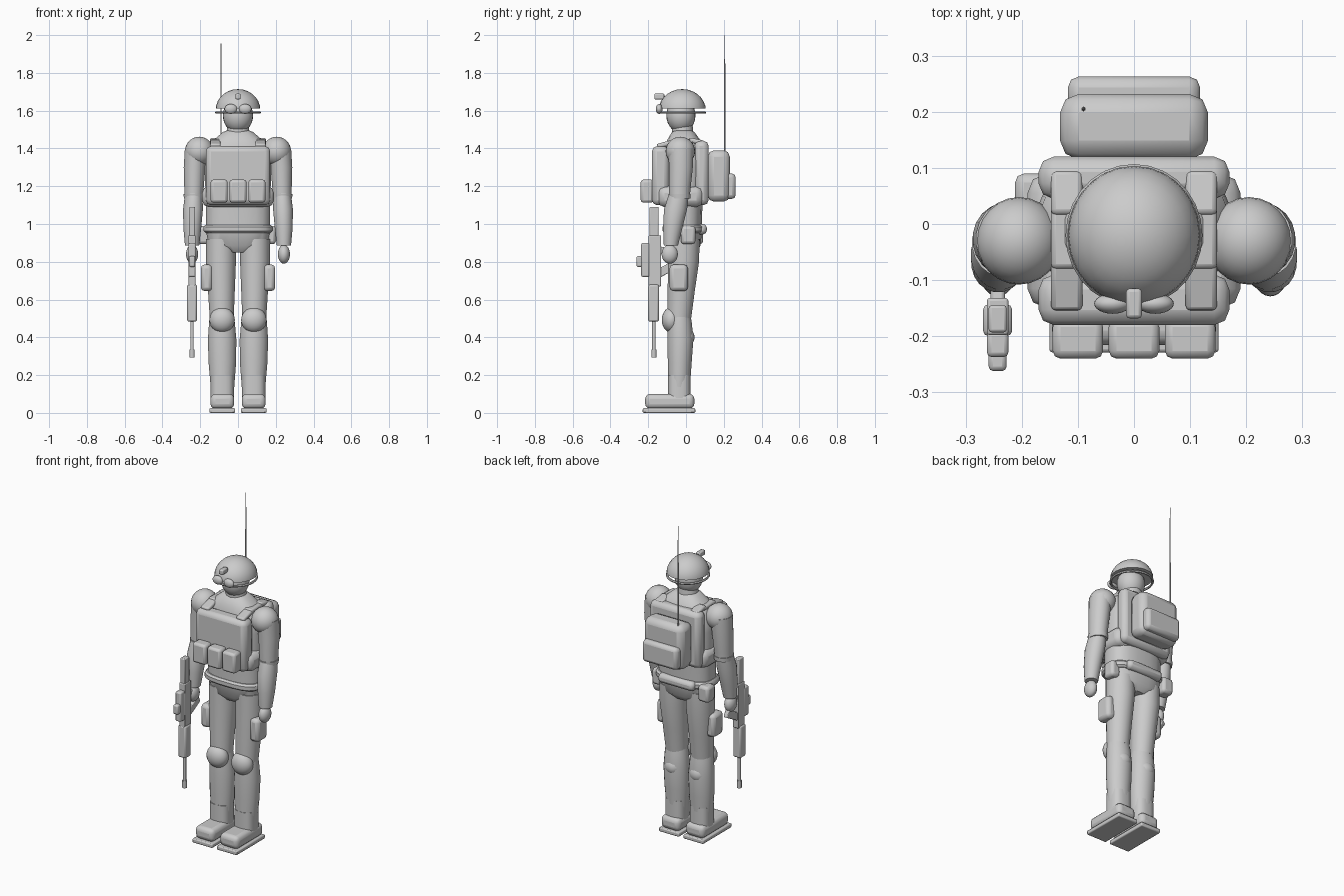
import bpy, bmesh, math
from mathutils import Vector, Matrix


def finish(name, bm, bevel=0, segs=1):
    bmesh.ops.recalc_face_normals(bm, faces=bm.faces)
    me = bpy.data.meshes.new(name)
    bm.to_mesh(me)
    bm.free()
    ob = bpy.data.objects.new(name, me)
    bpy.context.collection.objects.link(ob)
    if bevel:
        mod = ob.modifiers.new("bevel", "BEVEL")
        mod.width, mod.segments = bevel, segs
    bpy.ops.object.select_all(action='DESELECT')
    ob.select_set(True)
    bpy.context.view_layer.objects.active = ob
    bpy.ops.object.shade_smooth_by_angle(angle=math.radians(40))
    return ob


def box(name, x, y, z, bevel=0.01, segs=2, rot_x=0):
    """Bevelled box from (min, max) ranges, optionally tilted about x."""
    bm = bmesh.new()
    size = [b - a for a, b in (x, y, z)]
    mid = Vector([(a + b) / 2 for a, b in (x, y, z)])
    m = Matrix.Translation(mid) @ Matrix.Rotation(rot_x, 4, 'X') @ Matrix.Diagonal((*size, 1))
    bmesh.ops.create_cube(bm, size=1, matrix=m)
    return finish(name, bm, bevel, segs)


def ball(name, c, r, cut=None):
    """Ellipsoid; everything below cut is removed and capped."""
    bm = bmesh.new()
    bmesh.ops.create_uvsphere(bm, u_segments=24, v_segments=14, radius=1,
                              matrix=Matrix.Translation(c) @ Matrix.Diagonal((*r, 1)))
    if cut is not None:
        geom = bm.verts[:] + bm.edges[:] + bm.faces[:]
        bmesh.ops.bisect_plane(bm, geom=geom, plane_co=(0, 0, cut), plane_no=(0, 0, 1), clear_inner=True)
        bmesh.ops.holes_fill(bm, edges=[e for e in bm.edges if e.is_boundary])
    return finish(name, bm)


def loft(name, rings, n=20, power=1.0):
    """Skin level oval rings (x, y, z, rx, ry); power < 1 squares them off."""
    bm = bmesh.new()
    loops = []
    for x, y, z, rx, ry in rings:
        loop = []
        for i in range(n):
            a = 2 * math.pi * (i + 0.5) / n
            c, s = math.cos(a), math.sin(a)
            loop.append(bm.verts.new((x + rx * math.copysign(abs(c) ** power, c),
                                      y + ry * math.copysign(abs(s) ** power, s), z)))
        loops.append(loop)
    for a, b in zip(loops, loops[1:]):
        for i in range(n):
            bm.faces.new((a[i], a[(i + 1) % n], b[(i + 1) % n], b[i]))
    bm.faces.new(loops[0])
    bm.faces.new(loops[-1])
    return finish(name, bm)


# Head and helmet
ball("head", (0, -0.027, 1.575), (0.08, 0.077, 0.092))
loft("neck", [(0, -0.015, 1.43, 0.07, 0.06), (0, -0.02, 1.53, 0.055, 0.055)])
ball("helmet_dome", (0, -0.02, 1.602), (0.119, 0.125, 0.112), cut=1.612)
bpy.ops.mesh.primitive_torus_add(location=(0, -0.02, 1.59), major_radius=0.115, minor_radius=0.007,
                                 major_segments=28, minor_segments=6)
bpy.context.object.name = "helmet_rim"
bpy.context.object.scale.y = 1.04
bpy.ops.object.shade_smooth_by_angle()
for s in (-1, 1):
    ball("goggle_lens", (s * 0.038, -0.142, 1.609), (0.033, 0.018, 0.026))
box("goggle_mount", (-0.014, 0.014), (-0.168, -0.115), (1.66, 1.69), 0.006)

# Torso and hips
loft("torso", [(0, -0.015, 0.95, 0.17, 0.098), (0, -0.012, 1.1, 0.172, 0.1), (0, -0.01, 1.3, 0.178, 0.11),
               (0, -0.01, 1.40, 0.172, 0.105), (0, -0.012, 1.445, 0.13, 0.088),
               (0, -0.015, 1.487, 0.08, 0.06), (0, -0.015, 1.495, 0.06, 0.045)], power=0.75)
loft("pelvis", [(0, -0.01, 0.85, 0.07, 0.06), (0, -0.01, 0.885, 0.155, 0.088),
                (0, -0.012, 0.97, 0.173, 0.098)], power=0.75)
loft("belt", [(0, -0.015, 0.953, 0.174, 0.1), (0, -0.015, 0.963, 0.183, 0.11),
              (0, -0.015, 0.985, 0.183, 0.11), (0, -0.015, 0.996, 0.174, 0.1)], power=0.65)
box("belt_back_roll", (-0.12, 0.12), (0.05, 0.11), (0.945, 1.0), 0.02)

# Armour vest
box("vest_front", (-0.17, 0.17), (-0.18, -0.09), (1.1, 1.412), 0.027)
box("vest_back", (-0.17, 0.17), (0.045, 0.12), (1.1, 1.44), 0.027)
box("vest_waist", (-0.19, 0.19), (-0.15, 0.09), (1.09, 1.2), 0.035)
for s in (-1, 1):
    x = sorted((s * 0.092, s * 0.148))
    box("strap_front", x, (-0.155, -0.05), (1.412, 1.437), 0.009, rot_x=0.25)
    box("strap_back", x, (0.015, 0.095), (1.425, 1.45), 0.009, rot_x=-0.2)
    box("strap_top", x, (-0.08, 0.04), (1.425, 1.45), 0.009)
for x in (-0.1, 0, 0.1):
    box("chest_pouch", (x - 0.045, x + 0.045), (-0.24, -0.17), (1.113, 1.235), 0.014)

# Backpack with radio whip
box("backpack", (-0.132, 0.132), (0.115, 0.232), (1.118, 1.39), 0.034)
box("backpack_pocket", (-0.118, 0.118), (0.195, 0.263), (1.133, 1.267), 0.02)
loft("antenna", [(-0.09, 0.205, 1.35, 0.0045, 0.0045), (-0.09, 0.205, 1.79, 0.0035, 0.0035),
                 (-0.09, 0.205, 2.0, 0.001, 0.001)], 6)

for s in (-1, 1):
    # Arms
    ball("shoulder", (s * 0.205, -0.03, 1.385), (0.076, 0.078, 0.077))
    loft("upper_arm", [(s * 0.222, -0.027, 1.4, 0.06, 0.068), (s * 0.23, -0.027, 1.3, 0.058, 0.064),
                       (s * 0.233, -0.033, 1.19, 0.052, 0.058), (s * 0.234, -0.034, 1.155, 0.051, 0.056)])
    loft("sleeve_cuff", [(s * 0.234, -0.034, 1.135, 0.053, 0.058), (s * 0.234, -0.034, 1.16, 0.055, 0.06)])
    loft("forearm", [(s * 0.234, -0.035, 1.17, 0.046, 0.052), (s * 0.238, -0.055, 1.08, 0.053, 0.062),
                     (s * 0.242, -0.07, 0.98, 0.048, 0.052), (s * 0.243, -0.08, 0.885, 0.038, 0.038)])
    ball("hand", (s * 0.243, -0.086, 0.84), (0.032, 0.043, 0.05))

    # Legs
    loft("thigh", [(s * 0.09, -0.012, 0.92, 0.08, 0.085), (s * 0.09, -0.013, 0.8, 0.08, 0.083),
                   (s * 0.088, -0.025, 0.65, 0.072, 0.073), (s * 0.086, -0.035, 0.5, 0.064, 0.063)])
    loft("shin", [(s * 0.086, -0.035, 0.53, 0.062, 0.058), (s * 0.085, -0.033, 0.48, 0.069, 0.064),
                  (s * 0.084, -0.03, 0.39, 0.076, 0.07), (s * 0.083, -0.033, 0.27, 0.074, 0.064),
                  (s * 0.082, -0.037, 0.1, 0.06, 0.056)])
    ball("calf", (s * 0.084, -0.01, 0.4), (0.055, 0.055, 0.055))
    ball("knee_pad", (s * 0.084, -0.078, 0.492), (0.067, 0.05, 0.067))
    px = sorted((s * 0.135, s * 0.197))
    box("thigh_pouch", px, (-0.087, 0.01), (0.645, 0.785), 0.02)

    # Boots
    fx = sorted((s * 0.02, s * 0.146))
    loft("boot_shaft", [(s * 0.083, -0.036, 0.07, 0.062, 0.06), (s * 0.083, -0.036, 0.2, 0.062, 0.06)], power=0.7)
    box("boot_foot", fx, (-0.216, 0.044), (0.022, 0.1), 0.026, 3)
    sx = sorted((s * 0.015, s * 0.151))
    box("boot_sole", sx, (-0.229, 0.049), (0, 0.025), 0.006)

box("belt_pouch_left", (0.14, 0.2), (-0.027, 0.05), (0.893, 0.99), 0.016)
box("belt_pouch_right", (-0.212, -0.14), (0.015, 0.09), (0.893, 0.99), 0.016)

# Rifle held muzzle down beside the right hand
X = -0.243


def gun(name, w, y, z, bevel=0.005, rot_x=0):
    box(name, (X - w, X + w), y, z, bevel, rot_x=rot_x)


def tube(name, y, z, r):
    loft(name, [(X, y, z[0], r, r), (X, y, z[1], r, r)], 12)


gun("rifle_stock", 0.016, (-0.193, -0.145), (0.935, 1.09))
gun("rifle_receiver", 0.019, (-0.198, -0.132), (0.67, 0.94))
gun("rifle_handguard", 0.026, (-0.2, -0.143), (0.483, 0.68), 0.01)
tube("rifle_barrel", -0.17, (0.32, 0.49), 0.009)
tube("rifle_muzzle", -0.17, (0.292, 0.336), 0.014)
gun("rifle_scope", 0.019, (-0.237, -0.192), (0.72, 0.9), 0.008)
gun("rifle_scope_knob", 0.016, (-0.262, -0.225), (0.773, 0.83), 0.008)
gun("rifle_magazine", 0.013, (-0.165, -0.035), (0.74, 0.785), 0.005, rot_x=0.5)
gun("rifle_grip", 0.013, (-0.15, -0.07), (0.84, 0.875), 0.006, rot_x=-0.2)
